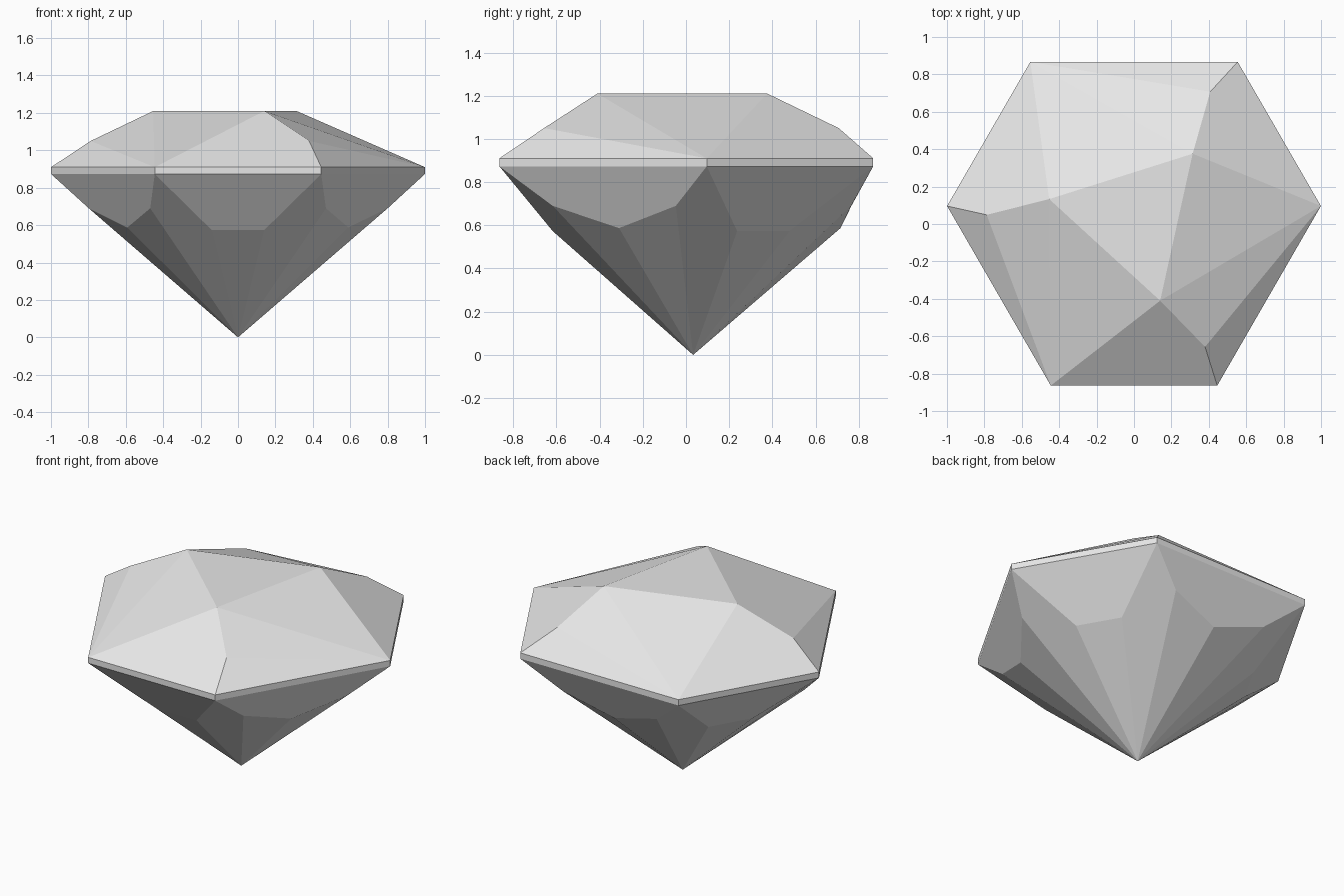
import bpy, bmesh
from math import radians
from mathutils import Matrix, Vector

cube = bpy.data.objects.get("Cube")
if cube:
    bpy.data.objects.remove(cube)

mat = bpy.data.materials.new("pale_grey")
mat.use_nodes = True
grey = (0.8, 0.8, 0.8, 1)
mat.diffuse_color = grey
mat.node_tree.nodes["Principled BSDF"].inputs["Base Color"].default_value = grey

# One third of the stone, measured from its vertical axis
AXIS = Vector((0, 0.033, 0))
TOP, BELT_TOP, BELT_LOW = 1.21, 0.91, 0.873
POINTS = {
    "table": (0.14, -0.443, TOP),
    "shoulder": (0.38, -0.69, 1.05),
    "belt_a": (-0.445, -0.897, BELT_TOP),
    "belt_b": (0.445, -0.897, BELT_TOP),
    "low_a": (-0.445, -0.897, BELT_LOW),
    "low_b": (0.445, -0.897, BELT_LOW),
    "trap_a": (-0.14, -0.65, 0.573),
    "trap_b": (0.14, -0.65, 0.573),
    "kite_b": (0.47, -0.65, 0.69),
    "kite_mid": (0.59, -0.343, 0.587),
    "kite_a": (0.80, -0.08, 0.69),
}

# Facets of one third; a trailing + means the same point on the next third
FACETS = [
    # crown
    "belt_a belt_b shoulder table",
    "belt_b belt_a+ shoulder",
    "shoulder belt_a+ table",
    "table belt_a+ table+",
    # girdle
    "low_a low_b belt_b belt_a",
    "low_b low_a+ belt_a+ belt_b",
    # pavilion
    "low_a low_b trap_b trap_a",
    "low_b low_a+ kite_a kite_mid kite_b",
    "trap_a trap_b culet",
    "low_b kite_b culet trap_b",
    "kite_b kite_mid culet",
    "kite_mid kite_a culet",
    "kite_a low_a+ trap_a+ culet",
]

bm = bmesh.new()
culet = bm.verts.new(AXIS)
verts = {}
for third in range(3):
    turn = Matrix.Rotation(radians(120 * third), 3, "Z")
    for name, co in POINTS.items():
        verts[name, third] = bm.verts.new(AXIS + turn @ Vector(co))


def find(token, third):
    if token == "culet":
        return culet
    return verts[token.rstrip("+"), (third + token.endswith("+")) % 3]


for third in range(3):
    for facet in FACETS:
        bm.faces.new([find(t, third) for t in facet.split()])
bm.faces.new([verts["table", third] for third in range(3)])
bmesh.ops.recalc_face_normals(bm, faces=bm.faces[:])

mesh = bpy.data.meshes.new("cut_gemstone")
bm.to_mesh(mesh)
bm.free()
mesh.materials.append(mat)
gem = bpy.data.objects.new("cut_gemstone", mesh)
bpy.context.collection.objects.link(gem)
